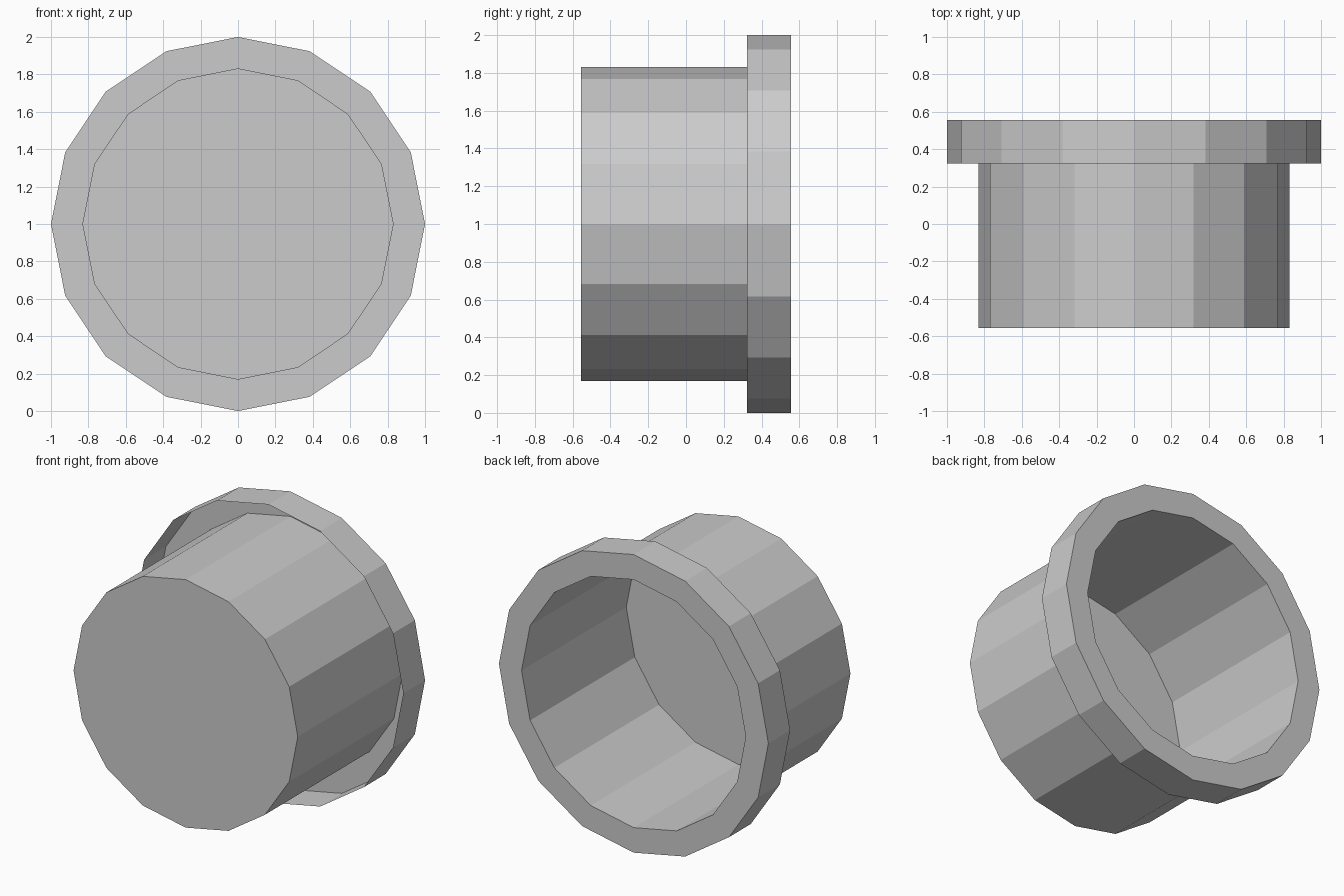
import bpy, bmesh, math

if "Cube" in bpy.data.objects:
    bpy.data.objects.remove(bpy.data.objects["Cube"])

SIDES = 16
# Thin-shell profile (radius, y): closed front end, body wall, back rim, folded-over lip
PROFILE = [(0.832, -0.555), (0.832, 0.555), (1.0, 0.555), (1.0, 0.324)]

bm = bmesh.new()


def ring(radius, y):
    angles = [2 * math.pi * i / SIDES for i in range(SIDES)]
    return [bm.verts.new((radius * math.cos(a), y, 1 + radius * math.sin(a))) for a in angles]


# Cup wall, rim and lip
rings = [ring(r, y) for r, y in PROFILE]
for a, b in zip(rings, rings[1:]):
    for i in range(SIDES):
        j = (i + 1) % SIDES
        bm.faces.new((a[i], b[i], b[j], a[j]))

# Closed front end
bm.faces.new(rings[0])
bmesh.ops.recalc_face_normals(bm, faces=bm.faces)

mesh = bpy.data.meshes.new("flanged_cap")
bm.to_mesh(mesh)
bm.free()
cap = bpy.data.objects.new("flanged_cap", mesh)
bpy.context.collection.objects.link(cap)
